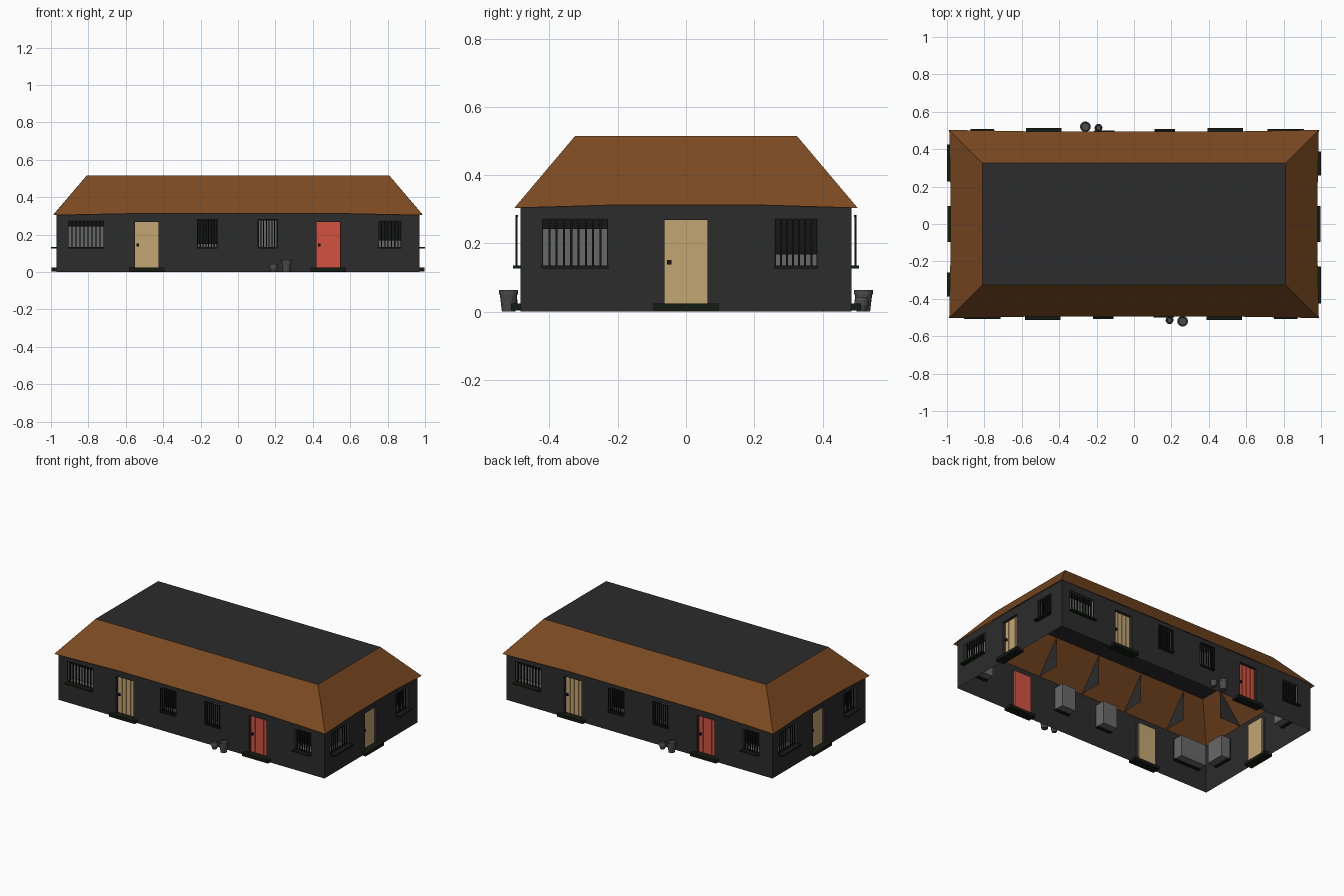
import bpy, bmesh
from math import pi, cos, sin
from mathutils import Matrix, Vector

if "Cube" in bpy.data.objects:
    bpy.data.objects.remove(bpy.data.objects["Cube"])


def material(name, r, g, b):
    m = bpy.data.materials.new(name)
    m.diffuse_color = (r, g, b, 1)
    m.use_nodes = True
    m.node_tree.nodes["Principled BSDF"].inputs["Base Color"].default_value = m.diffuse_color
    return m


WALL = material("dark_wall", 0.025, 0.025, 0.025)
ROOF = material("brown_roof", 0.2, 0.068, 0.015)
TAN = material("tan_door", 0.55, 0.38, 0.17)
RED = material("red_door", 0.65, 0.085, 0.05)
TRIM = material("green_black_trim", 0.007, 0.011, 0.007)
BLACK = material("black_iron", 0.008, 0.008, 0.008)
PANE = material("grey_pane", 0.14, 0.14, 0.14)
CLAY = material("grey_clay", 0.07, 0.07, 0.07)


def mesh(name, verts, faces, mat, M=Matrix()):
    me = bpy.data.meshes.new(name)
    me.from_pydata([M @ Vector(v) for v in verts], [], faces)
    me.materials.append(mat)
    ob = bpy.data.objects.new(name, me)
    bpy.context.collection.objects.link(ob)
    return ob


def boxes(name, spans, mat, M):
    """One object from boxes given as (x0, x1, y0, y1, z0, z1)."""
    vs, fs = [], []
    for x0, x1, y0, y1, z0, z1 in spans:
        n = len(vs)
        vs += [(x, y, z) for z in (z0, z1) for x, y in ((x0, y0), (x1, y0), (x1, y1), (x0, y1))]
        fs += [[n + i for i in f] for f in ((3, 2, 1, 0), (4, 5, 6, 7), (0, 1, 5, 4),
                                            (1, 2, 6, 5), (2, 3, 7, 6), (3, 0, 4, 7))]
    return mesh(name, vs, fs, mat, M)


def wall(name, half, y, openings, M):
    """Wall sheet with rectangular openings left out of a grid."""
    us = sorted({-half, half, *(o[0] for o in openings), *(o[1] for o in openings)})
    zs = sorted({0, 0.318, *(o[2] for o in openings), *(o[3] for o in openings)})
    vs = [(u, y, z) for z in zs for u in us]
    w, fs = len(us), []
    for j in range(len(zs) - 1):
        for i in range(w - 1):
            cu, cz = (us[i] + us[i + 1]) / 2, (zs[j] + zs[j + 1]) / 2
            if not any(a < cu < b and c < cz < d for a, b, c, d in openings):
                fs.append((j * w + i, j * w + i + 1, (j + 1) * w + i + 1, (j + 1) * w + i))
    mesh(name, vs, fs, WALL, M)


def reveal(name, o, y, depth, mat, M):
    """Four sides of a recess behind an opening."""
    a, b, c, d = o
    ring = ((a, c), (b, c), (b, d), (a, d))
    vs = [(u, yy, z) for yy in (y, y + depth) for u, z in ring]
    mesh(name, vs, [(i, (i + 1) % 4, (i + 1) % 4 + 4, i + 4) for i in range(4)], mat, M)


def door(u, y, mat, M):
    o = (u - 0.063, u + 0.063, 0.02, 0.268)
    reveal("door_reveal", o, y, 0.025, WALL, M)
    w = 0.126 / 4
    boxes("door_planks", [(o[0] + i * w + 0.0015, o[0] + (i + 1) * w - 0.0015, y + 0.019, y + 0.025, *o[2:])
                          for i in range(4)], mat, M)
    boxes("door_back", [(o[0], o[1], y + 0.023, y + 0.028, *o[2:])], mat, M)
    boxes("door_handle", [(o[0] + 0.008, o[0] + 0.021, y + 0.008, y + 0.019, 0.138, 0.152)], BLACK, M)
    boxes("door_step", [(u - 0.095, u + 0.095, y - 0.028, y + 0.03, 0.004, 0.024)], TRIM, M)
    return o


def window(u0, u1, top, blind, bars, outside, sill, y, M):
    o = (u0, u1, 0.132, top)
    reveal("window_reveal", o, y, 0.07, PANE, M)
    yb = y + 0.07
    mesh("window_pane", [(u0, yb, 0.132), (u1, yb, 0.132), (u1, yb, top), (u0, yb, top)], [(0, 1, 2, 3)], PANE, M)
    if blind < top:
        boxes("window_blind", [(u0, u1, y + 0.03, y + 0.033, blind, top)], BLACK, M)
    # upright iron bars, either in the opening or standing off the wall
    by = y - 0.011 if outside else y + 0.006
    step = (u1 - u0) / (bars - 1)
    spans = [(u0 + i * step - 0.003, u0 + i * step + 0.003, by - 0.003, by + 0.003, 0.132, top)
             for i in range(bars)]
    if outside:
        spans += [(u0, u1, by - 0.004, by + 0.004, top - 0.006, top)]
    boxes("window_bars", spans, BLACK, M)
    boxes("window_sill", [(u0 - 0.002, u1 + 0.002, y - sill, y + 0.02, 0.126, 0.135)], TRIM, M)
    return o


def pot(name, x, y, profile, M):
    n = 14
    vs = [(x + r * cos(2 * pi * k / n), y + r * sin(2 * pi * k / n), z) for r, z in profile for k in range(n)]
    fs = [(j * n + k, j * n + (k + 1) % n, (j + 1) * n + (k + 1) % n, (j + 1) * n + k)
          for j in range(len(profile) - 1) for k in range(n)]
    fs += [tuple(reversed(range(n))), tuple(range(len(vs) - n, len(vs)))]
    mesh(name, vs, fs, CLAY, M)


# Everything on the walls repeats with a half turn
for turn in (0, pi):
    M = Matrix.Rotation(turn, 4, 'Z')
    y = -0.485
    wall("long_wall", 0.97, y, [
        window(-0.908, -0.717, 0.272, 0.243, 10, False, 0.022, y, M),
        door(-0.487, y, TAN, M),
        window(-0.217, -0.112, 0.283, 0.15, 8, True, 0.022, y, M),
        window(0.108, 0.21, 0.283, 0.3, 8, True, 0.012, y, M),
        door(0.483, y, RED, M),
        window(0.75, 0.873, 0.272, 0.168, 8, False, 0.022, y, M)], M)
    # pair of pots against the long wall
    pot("large_pot", 0.26, -0.52, [(0.02, 0), (0.026, 0.05), (0.029, 0.05), (0.029, 0.064),
                                   (0.022, 0.064), (0.02, 0.045)], M)
    pot("small_pot", 0.19, -0.514, [(0.014, 0), (0.021, 0.02), (0.021, 0.034), (0.017, 0.043),
                                    (0.013, 0.043), (0.012, 0.03)], M)

    S = Matrix.Rotation(turn + pi / 2, 4, 'Z')
    y = -0.97
    wall("end_wall", 0.485, y, [
        window(-0.422, -0.229, 0.272, 0.243, 10, False, 0.03, y, S),
        door(0, y, TAN, S),
        window(0.26, 0.385, 0.272, 0.168, 8, False, 0.03, y, S)], S)

    # roof slopes with eaves dipping at the corners
    mesh("long_roof_slope", [(-0.988, -0.503, 0.304), (-0.54, -0.495, 0.313), (0.54, -0.495, 0.313),
                             (0.988, -0.503, 0.304), (0.81, -0.325, 0.515), (-0.81, -0.325, 0.515)],
         [(0, 1, 5), (1, 2, 4, 5), (2, 3, 4)], ROOF, M)
    mesh("end_roof_slope", [(-0.503, -0.988, 0.304), (-0.2, -0.982, 0.313), (0.2, -0.982, 0.313),
                            (0.503, -0.988, 0.304), (0.325, -0.81, 0.515), (-0.325, -0.81, 0.515)],
         [(0, 1, 5), (1, 2, 4, 5), (2, 3, 4)], ROOF, S)

    # triangular gussets under the slopes
    for R, ye, yt, places in ((M, -0.485, -0.327, (-0.66, -0.33, 0, 0.33, 0.66)),
                              (S, -0.97, -0.812, (-0.17, 0.17))):
        for u in places:
            mesh("roof_gusset", [(u, ye, 0.318), (u, yt, 0.318), (u, yt, 0.512)], [(0, 1, 2)], WALL, R)

# flat dark roof panel
mesh("flat_roof", [(-0.81, -0.325, 0.515), (0.81, -0.325, 0.515), (0.81, 0.325, 0.515), (-0.81, 0.325, 0.515)],
     [(0, 1, 2, 3)], WALL)
